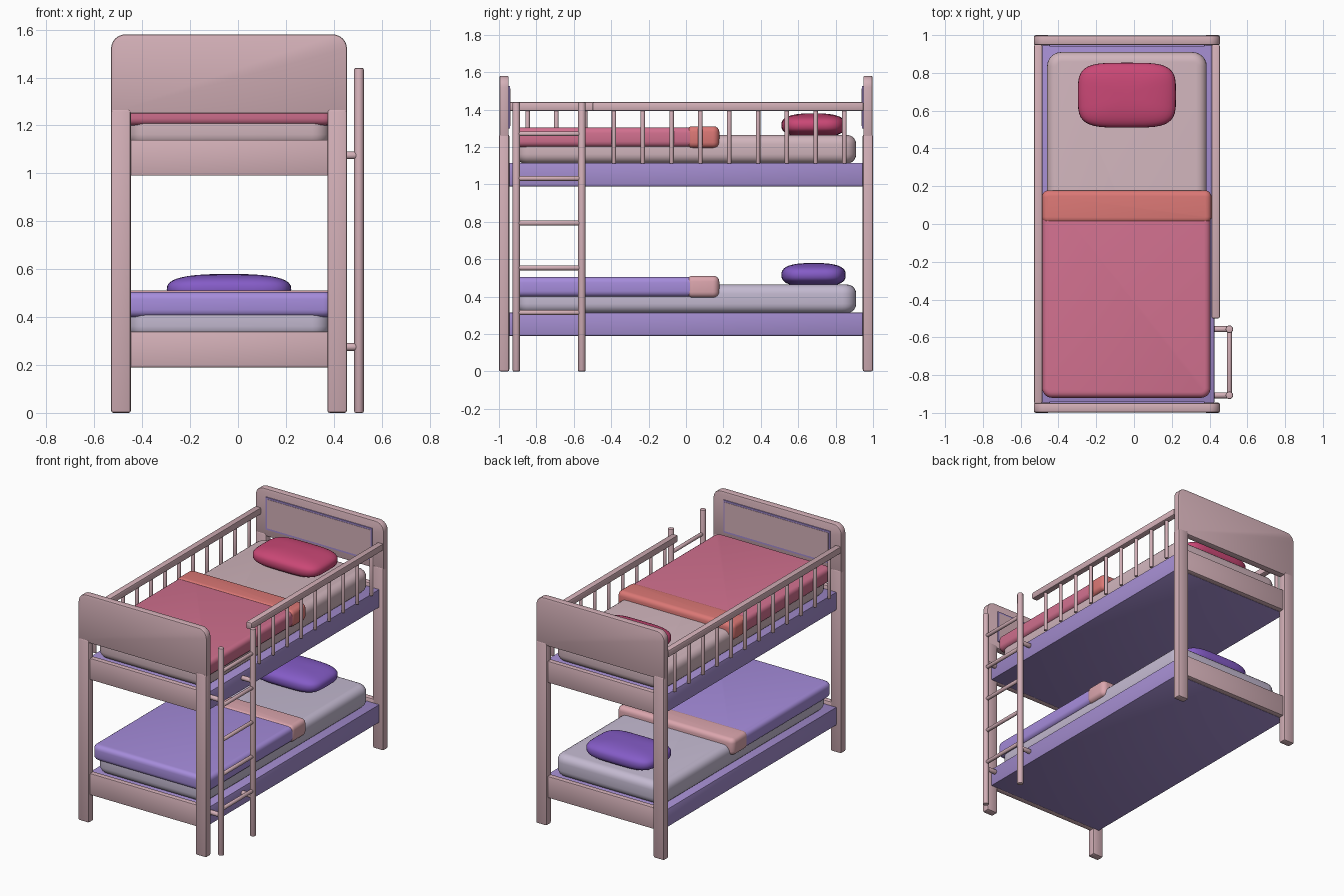
import bpy, bmesh, math
from mathutils import Vector, Matrix

if "Cube" in bpy.data.objects:
    bpy.data.objects.remove(bpy.data.objects["Cube"])


def material(name, r, g, b):
    m = bpy.data.materials.new(name)
    lin = [((c + 0.055) / 1.055) ** 2.4 for c in (r, g, b)]
    m.diffuse_color = (*lin, 1)
    m.use_nodes = True
    m.node_tree.nodes["Principled BSDF"].inputs["Base Color"].default_value = m.diffuse_color
    return m


FRAME = material("dusty pink wood", 0.83, 0.69, 0.72)
BASE = material("lilac base", 0.64, 0.55, 0.81)
SHEET_TOP = material("pale pink sheet", 0.82, 0.71, 0.74)
SHEET_LOW = material("pale grey lilac sheet", 0.77, 0.73, 0.82)
COVER_TOP = material("rose blanket", 0.82, 0.44, 0.56)
COVER_LOW = material("lavender blanket", 0.65, 0.55, 0.86)
FOLD_TOP = material("coral fold", 0.86, 0.47, 0.46)
FOLD_LOW = material("blush fold", 0.86, 0.65, 0.68)
PILLOW_TOP = material("crimson pillow", 0.79, 0.28, 0.46)
PILLOW_LOW = material("violet pillow", 0.52, 0.36, 0.78)

CX = -0.0375          # middle of the bed; the ladder sticks out to the right


def finish(name, bm, mat):
    bmesh.ops.recalc_face_normals(bm, faces=bm.faces)
    me = bpy.data.meshes.new(name)
    bm.to_mesh(me)
    bm.free()
    me.materials.append(mat)
    ob = bpy.data.objects.new(name, me)
    bpy.context.collection.objects.link(ob)
    bpy.ops.object.select_all(action='DESELECT')
    ob.select_set(True)
    bpy.context.view_layer.objects.active = ob
    bpy.ops.object.shade_smooth_by_angle(angle=math.radians(35))
    return ob


def box(name, x, y, z, mat, edge=0.006, corner=0, axis=2, keep=lambda p: True, seg=2):
    """Box from ranges; corner rounds edges along one axis, edge softens the rest."""
    bm = bmesh.new()
    bmesh.ops.create_cube(bm, size=1)
    lo, hi = Vector((x[0], y[0], z[0])), Vector((x[1], y[1], z[1]))
    for v in bm.verts:
        v.co = Vector([lo[i] + (v.co[i] + 0.5) * (hi[i] - lo[i]) for i in range(3)])
    if corner:
        es = [e for e in bm.edges
              if abs((e.verts[0].co - e.verts[1].co)[axis]) > 1e-4
              and keep((e.verts[0].co + e.verts[1].co) / 2)]
        bmesh.ops.bevel(bm, geom=es, offset=corner, segments=6, profile=0.5, affect='EDGES')
    if edge:
        es = [e for e in bm.edges if e.calc_face_angle(0) > 0.6]
        bmesh.ops.bevel(bm, geom=es, offset=edge, segments=seg, profile=0.5, affect='EDGES')
    return finish(name, bm, mat)


def rod(name, a, b, r, mat):
    a, b = Vector(a), Vector(b)
    bm = bmesh.new()
    rot = Vector((0, 0, 1)).rotation_difference(b - a).to_matrix().to_4x4()
    bmesh.ops.create_cone(bm, cap_ends=True, segments=16, radius1=r, radius2=r,
                          depth=(b - a).length, matrix=Matrix.Translation((a + b) / 2) @ rot)
    caps = [e for e in bm.edges if e.calc_face_angle(0) > 1]
    bmesh.ops.bevel(bm, geom=caps, offset=r * 0.3, segments=2, profile=0.5, affect='EDGES')
    return finish(name, bm, mat)


def pillow(name, centre, size, mat):
    bm = bmesh.new()
    bmesh.ops.create_uvsphere(bm, u_segments=40, v_segments=20, radius=1)

    def power(c, e):
        return math.copysign(abs(c) ** e, c)
    for v in bm.verts:
        t = math.asin(max(-1, min(1, v.co.z)))
        a = math.atan2(v.co.y, v.co.x)
        w = power(math.cos(t), 0.75)
        v.co = Vector((centre[0] + size[0] * w * power(math.cos(a), 0.5),
                       centre[1] + size[1] * w * power(math.sin(a), 0.5),
                       centre[2] + size[2] * power(math.sin(t), 0.75)))
    return finish(name, bm, mat)


def yspan(s, a, b):
    return tuple(sorted((s * a, s * b)))


# End frames: legs, tall rounded boards, low cross rails
for s, end in ((-1, "foot"), (1, "head")):
    for side, x in (("left", (-0.53, -0.447)), ("right", (0.373, 0.455))):
        box(f"{end}_{side}_leg", x, yspan(s, 0.945, 1), (0, 1.268), FRAME, edge=0.01)
    box(f"{end}_board", (-0.53, 0.455), yspan(s, 0.948, 0.997), (1.25, 1.58), FRAME,
        edge=0.007, corner=0.06, axis=1, keep=lambda p: p.z > 1.4)
    # Inset panel with a lilac border on the inner face
    box(f"{end}_panel_border", (-0.447, 0.372), yspan(s, 0.941, 0.949), (1.30, 1.525), BASE, edge=0)
    box(f"{end}_panel", (-0.435, 0.36), yspan(s, 0.939, 0.948), (1.312, 1.513), FRAME, edge=0)
    for level, z in (("lower", 0.19), ("upper", 0.99)):
        box(f"{end}_{level}_cross_rail", (-0.455, 0.38), yspan(s, 0.946, 0.985),
            (z, z + 0.15), FRAME)

# Two bunks: base, mattress, blanket, folded edge, pillow
for level, z, sheet, cover, fold, pil in (
        ("lower", 0.19, SHEET_LOW, COVER_LOW, FOLD_LOW, PILLOW_LOW),
        ("upper", 0.99, SHEET_TOP, COVER_TOP, FOLD_TOP, PILLOW_TOP)):
    box(f"{level}_base", (-0.495, 0.425), (-0.948, 0.948), (z, z + 0.125), BASE, edge=0.005)
    box(f"{level}_mattress", (-0.46, 0.385), (-0.91, 0.91), (z + 0.122, z + 0.275), sheet,
        edge=0.05, corner=0.075, seg=5)
    box(f"{level}_blanket", (-0.485, 0.405), (-0.92, 0.165), (z + 0.21, z + 0.315), cover,
        edge=0.03, corner=0.05, seg=4)
    box(f"{level}_blanket_fold", (-0.487, 0.41), (0.003, 0.178), (z + 0.205, z + 0.321), fold,
        edge=0.03, corner=0.035, seg=4)
    pillow(f"{level}_pillow", (CX, 0.682, z + 0.326), (0.26, 0.172, 0.064), pil)

# Guard rails: full length on the left, open at the ladder on the right
for side, x, y0, first in (("left", (-0.53, -0.485), -0.95, 0), ("right", (0.41, 0.455), -0.5, 3)):
    box(f"{side}_guard_rail", x, (y0, 0.95), (1.392, 1.44), FRAME, edge=0.009)
    mid = sum(x) / 2
    for i in range(first, 12):
        y = -0.847 + i * 0.154
        rod(f"{side}_baluster_{i}", (mid, y, 1.112), (mid, y, 1.40), 0.012, FRAME)

# Ladder: two posts, brackets to the bunks, five rungs
LX = 0.505
for post, y in (("front", -0.907), ("back", -0.557)):
    rod(f"ladder_{post}_post", (LX, y, 0), (LX, y, 1.44), 0.02, FRAME)
    for level, z in (("lower", 0.275), ("upper", 1.075)):
        rod(f"ladder_{post}_{level}_bracket", (0.415, y, z), (LX, y, z), 0.016, FRAME)
for i in range(5):
    z = 0.315 + i * 0.239
    rod(f"ladder_rung_{i}", (LX, -0.907, z), (LX, -0.557, z), 0.013, FRAME)
